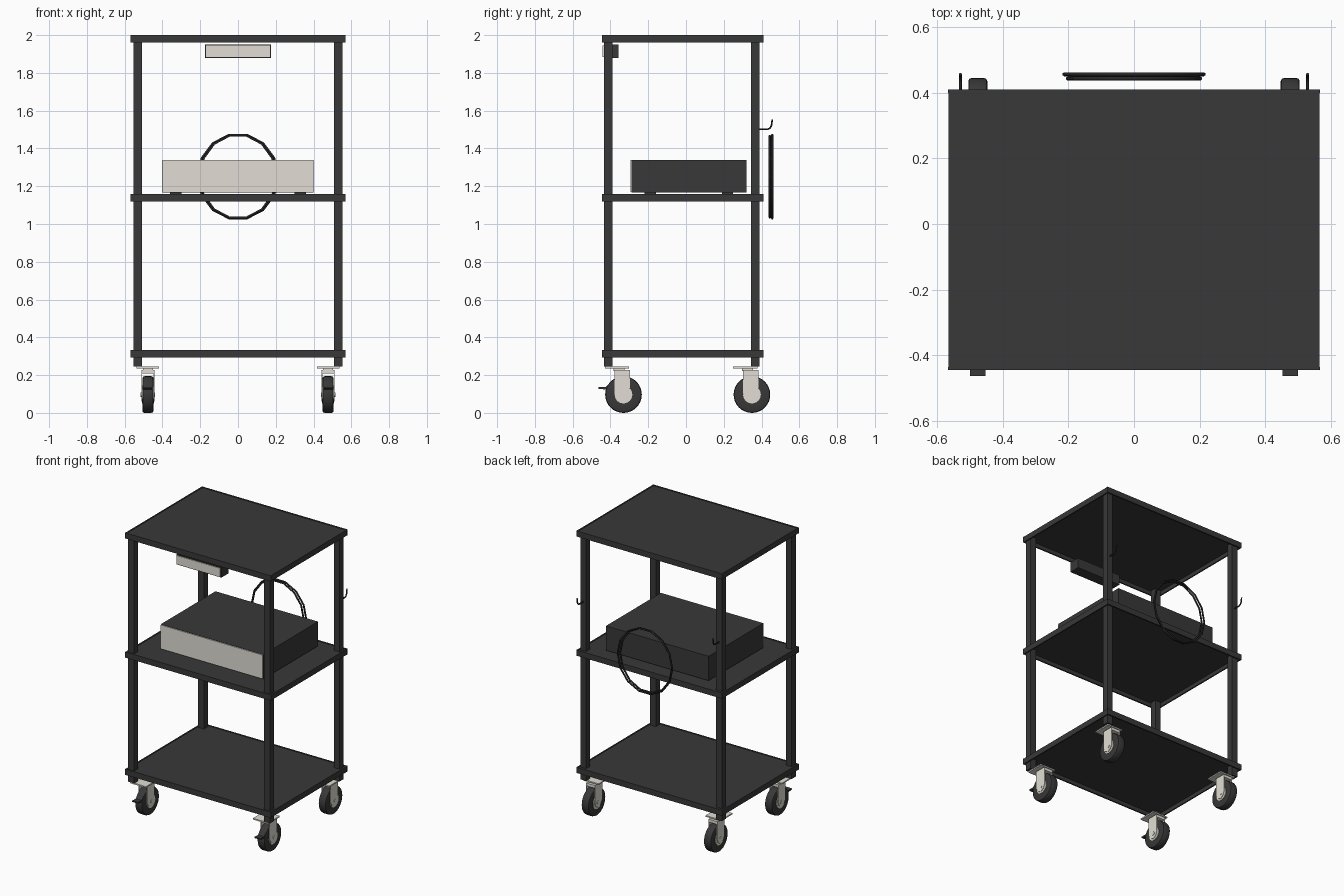
import bpy, bmesh, math
from mathutils import Vector

if "Cube" in bpy.data.objects:
    bpy.data.objects.remove(bpy.data.objects["Cube"])


def material(name, rgb):
    m = bpy.data.materials.new(name)
    m.diffuse_color = (*rgb, 1)
    m.use_nodes = True
    m.node_tree.nodes["Principled BSDF"].inputs["Base Color"].default_value = m.diffuse_color
    return m


DARK = material("charcoal", (0.04, 0.04, 0.04))
LIGHT = material("warm_grey", (0.76, 0.73, 0.66))
BLACK = material("black_wire", (0.022, 0.022, 0.022))


def add(name, bm, mat, smooth=False):
    bmesh.ops.recalc_face_normals(bm, faces=bm.faces)
    me = bpy.data.meshes.new(name)
    bm.to_mesh(me)
    bm.free()
    me.materials.append(mat)
    ob = bpy.data.objects.new(name, me)
    bpy.context.collection.objects.link(ob)
    if smooth:
        bpy.ops.object.select_all(action='DESELECT')
        ob.select_set(True)
        bpy.context.view_layer.objects.active = ob
        bpy.ops.object.shade_smooth_by_angle(angle=math.radians(30))
    return ob


def box(name, x, y, z, mat):
    """Box from (min, max) pairs."""
    bm = bmesh.new()
    bmesh.ops.create_cube(bm, size=1)
    for v in bm.verts:
        v.co = [p[0] if c < 0 else p[1] for c, p in zip(v.co, (x, y, z))]
    return add(name, bm, mat)


def lathe_x(name, profile, centre, mat, n=32):
    """Spin (radius, x) points around the x axis through centre."""
    bm = bmesh.new()
    rings = [[bm.verts.new(Vector(centre) + Vector((x, r * math.cos(2 * math.pi * i / n),
              r * math.sin(2 * math.pi * i / n)))) for i in range(n)] for r, x in profile]
    for a, b in zip(rings, rings[1:]):
        for i in range(n):
            bm.faces.new((a[i], a[(i + 1) % n], b[(i + 1) % n], b[i]))
    bm.faces.new(rings[0])
    bm.faces.new(rings[-1])
    return add(name, bm, mat, True)


def extrude_x(name, outline, x0, x1, mat):
    """Prism along x from a (y, z) outline."""
    bm = bmesh.new()
    face = bm.faces.new([bm.verts.new((x0, y, z)) for y, z in outline])
    new = bmesh.ops.extrude_face_region(bm, geom=[face])["geom"]
    bmesh.ops.translate(bm, vec=(x1 - x0, 0, 0),
                        verts=[g for g in new if isinstance(g, bmesh.types.BMVert)])
    # keep the starting face as the closing cap
    if not face.is_valid:
        bmesh.ops.holes_fill(bm, edges=bm.edges)
    return add(name, bm, mat)


def tube(name, points, radius, mat, cyclic=False):
    cu = bpy.data.curves.new(name, 'CURVE')
    cu.dimensions = '3D'
    cu.bevel_depth = radius
    cu.bevel_resolution = 1
    cu.use_fill_caps = True
    sp = cu.splines.new('POLY')
    sp.points.add(len(points) - 1)
    for p, co in zip(sp.points, points):
        p.co = (*co, 1)
    sp.use_cyclic_u = cyclic
    cu.materials.append(mat)
    ob = bpy.data.objects.new(name, cu)
    bpy.context.collection.objects.link(ob)


# Three shelves, each a thin panel high inside a frame of edge rails, open below
for label, z in (("bottom", 0.294), ("middle", 1.12), ("top", 1.96)):
    zr = (z, z + 0.04)
    box(label + "_shelf_panel", (-0.558, 0.558), (-0.436, 0.40), (z + 0.028, z + 0.037), DARK)
    box(label + "_front_rail", (-0.568, 0.568), (-0.446, -0.436), zr, DARK)
    box(label + "_back_rail", (-0.568, 0.568), (0.40, 0.41), zr, DARK)
    for s in (-1, 1):
        box(label + "_side_rail", sorted((s * 0.558, s * 0.567)), (-0.436, 0.40), zr, DARK)

# Corner posts
for s in (-1, 1):
    for label, y in (("front", -0.434), ("back", 0.343)):
        box(label + "_post", sorted((s * 0.507, s * 0.552)), (y, y + 0.045), (0.245, 1.99), DARK)

# Equipment box on the middle shelf
box("equipment_box", (-0.40, 0.40), (-0.288, 0.32), (1.168, 1.34), DARK)
box("equipment_front_panel", (-0.398, 0.398), (-0.295, -0.288), (1.17, 1.338), LIGHT)
for x in (-0.33, 0.33):
    for y in (-0.19, 0.22):
        box("equipment_foot", (x - 0.03, x + 0.03), (y - 0.03, y + 0.03), (1.156, 1.168), DARK)

# Small unit hung under the top shelf
box("hanging_unit", (-0.175, 0.175), (-0.435, -0.357), (1.878, 1.95), DARK)
box("hanging_unit_front", (-0.169, 0.169), (-0.441, -0.435), (1.884, 1.944), LIGHT)

# Coiled cable behind the cart
for f, y in ((1.0, 0.457), (0.95, 0.444)):
    tube("cable_loop", [(0.213 * f * math.cos(math.tau * i / 14), y,
                         1.251 + (0.227 - 0.1 * (1 - f)) * math.sin(math.tau * i / 14))
                        for i in range(14)], 0.006, BLACK, True)

# Cable hooks on the back posts
for s in (-1, 1):
    tube("cable_hook", [(s * 0.53, y, z) for y, z in
         ((0.385, 1.502), (0.432, 1.502), (0.445, 1.507), (0.452, 1.52), (0.457, 1.553))], 0.005, BLACK)

# Casters, with brake pedals on the front pair
for s in (-1, 1):
    cx = s * 0.477
    for label, py in (("front", -0.366), ("back", 0.314)):
        wy, wz = py + 0.035, 0.097
        c = (cx, wy, wz)
        lathe_x(label + "_wheel", [(0.048, -0.027), (0.088, -0.029), (0.094, -0.026), (0.097, -0.018),
                                   (0.097, 0.018), (0.094, 0.026), (0.088, 0.029), (0.048, 0.027)], c, DARK)
        lathe_x(label + "_hub", [(0.047, -0.031), (0.047, 0.031)], c, LIGHT, 24)
        lathe_x(label + "_axle", [(0.012, -0.038), (0.012, 0.038)], c, LIGHT, 12)
        box(label + "_caster_plate", (cx - 0.06, cx + 0.06), (py - 0.064, py + 0.064), (0.236, 0.245), LIGHT)
        box(label + "_swivel", (cx - 0.026, cx + 0.026), (py - 0.018, py + 0.04), (0.222, 0.237), LIGHT)
        box(label + "_fork_bridge", (cx - 0.035, cx + 0.035), (wy - 0.048, wy + 0.034), (0.208, 0.228), LIGHT)
        # fork cheeks, rounded around the axle
        outline = [(wy - 0.048, 0.228), (wy - 0.048, 0.10), (wy - 0.03, 0.07), (wy, 0.06),
                   (wy + 0.022, 0.075), (wy + 0.034, 0.10), (wy + 0.034, 0.228)]
        for t in (-1, 1):
            extrude_x(label + "_fork_cheek", outline, cx + t * 0.030, cx + t * 0.035, LIGHT)
        if label == "front":
            extrude_x("brake_pedal", [(-0.464, 0.137), (-0.464, 0.128), (-0.43, 0.124), (-0.385, 0.124),
                                      (-0.385, 0.172), (-0.40, 0.162), (-0.425, 0.136)],
                      cx - 0.023, cx + 0.023, DARK)
